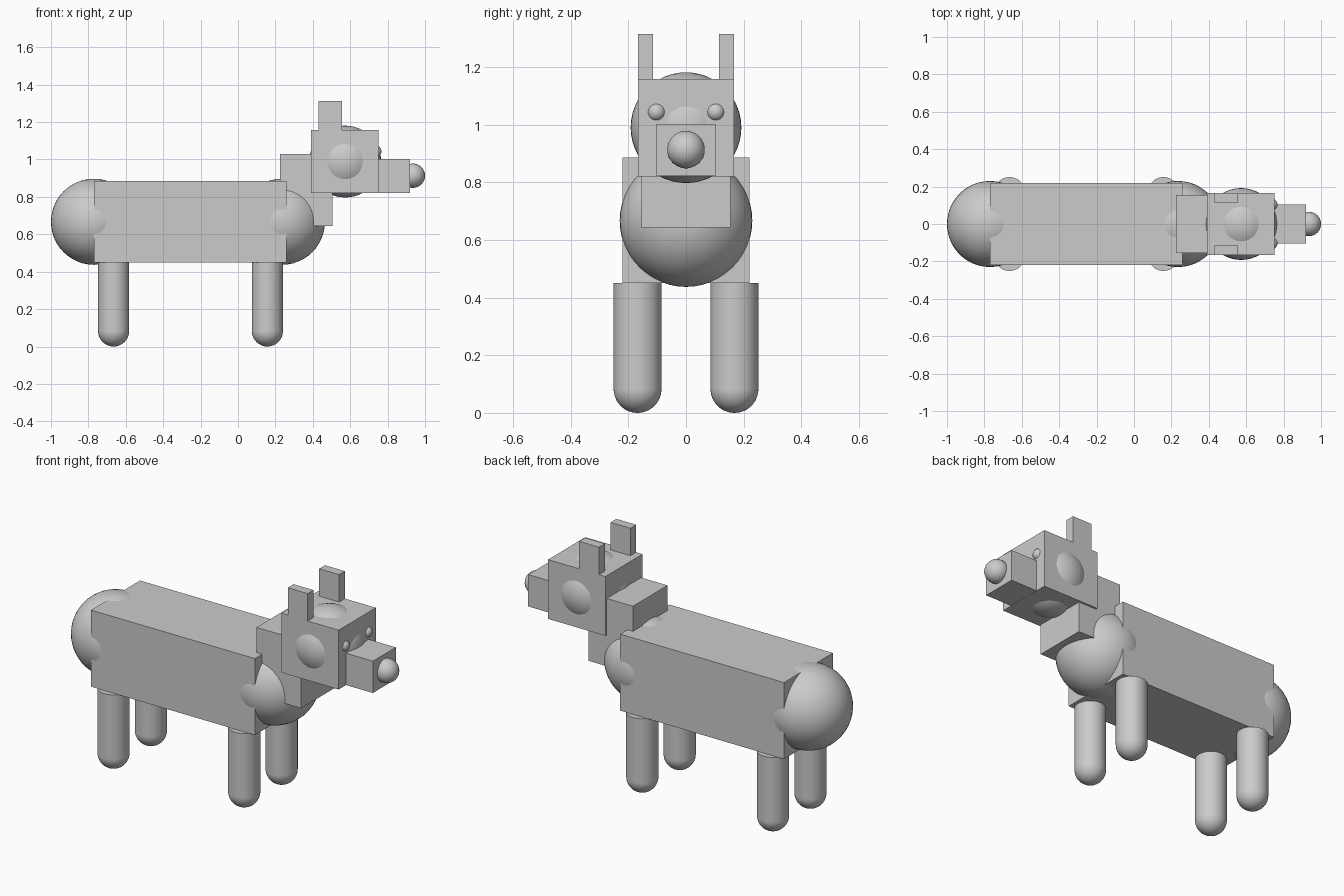
import bpy
import math

cube = bpy.data.objects.get("Cube")
if cube:
    bpy.data.objects.remove(cube, do_unlink=True)

# One plain grey for every part
COLOR = (0.6, 0.6, 0.6, 1.0)
grey = bpy.data.materials.new("light grey")
grey.use_nodes = True
grey.diffuse_color = COLOR
grey.node_tree.nodes["Principled BSDF"].inputs["Base Color"].default_value = COLOR


def finish(name, smooth=False):
    obj = bpy.context.object
    obj.name = name
    obj.data.materials.append(grey)
    if smooth:
        bpy.ops.object.shade_smooth_by_angle(angle=math.radians(40))
    return obj


def box(name, x, y, z):
    """Box from its (min, max) range on each axis."""
    ranges = (x, y, z)
    bpy.ops.mesh.primitive_cube_add(size=1, location=[(a + b) / 2 for a, b in ranges])
    bpy.context.object.scale = [b - a for a, b in ranges]
    bpy.ops.object.transform_apply(location=False, rotation=False, scale=True)
    return finish(name)


def ball(name, radius, location):
    bpy.ops.mesh.primitive_uv_sphere_add(segments=48, ring_count=24,
                                         radius=radius, location=location)
    return finish(name, smooth=True)


def leg(name, x, y, radius=0.083, top=0.45):
    """Flat-topped cylinder with a round foot."""
    bpy.ops.mesh.primitive_cylinder_add(vertices=48, radius=radius, depth=top - radius,
                                        location=(x, y, (top + radius) / 2))
    finish(name, smooth=True)
    ball(name + "_foot", radius, (x, y, radius))


# Torso with rump and chest balls
box("body", (-0.77, 0.26), (-0.22, 0.22), (0.45, 0.885))
ball("rump", 0.23, (-0.77, 0, 0.667))
ball("chest", 0.23, (0.235, 0, 0.667))

# Neck and head
box("neck", (0.225, 0.505), (-0.155, 0.155), (0.643, 1.028))
box("head", (0.39, 0.75), (-0.167, 0.167), (0.82, 1.157))
ball("skull", 0.192, (0.573, 0, 0.989))
box("snout", (0.7, 0.92), (-0.103, 0.103), (0.821, 1.002))
ball("nose", 0.065, (0.935, 0, 0.913))

# Paired parts
for side, s in (("left", 1), ("right", -1)):
    ear_y = sorted((s * 0.115, s * 0.167))
    box(f"ear_{side}", (0.43, 0.555), ear_y, (1.1, 1.313))
    ball(f"eye_{side}", 0.032, (0.735, s * 0.103, 1.043))
    for end, x in (("front", 0.157), ("rear", -0.665)):
        leg(f"{end}_leg_{side}", x, s * 0.168)
